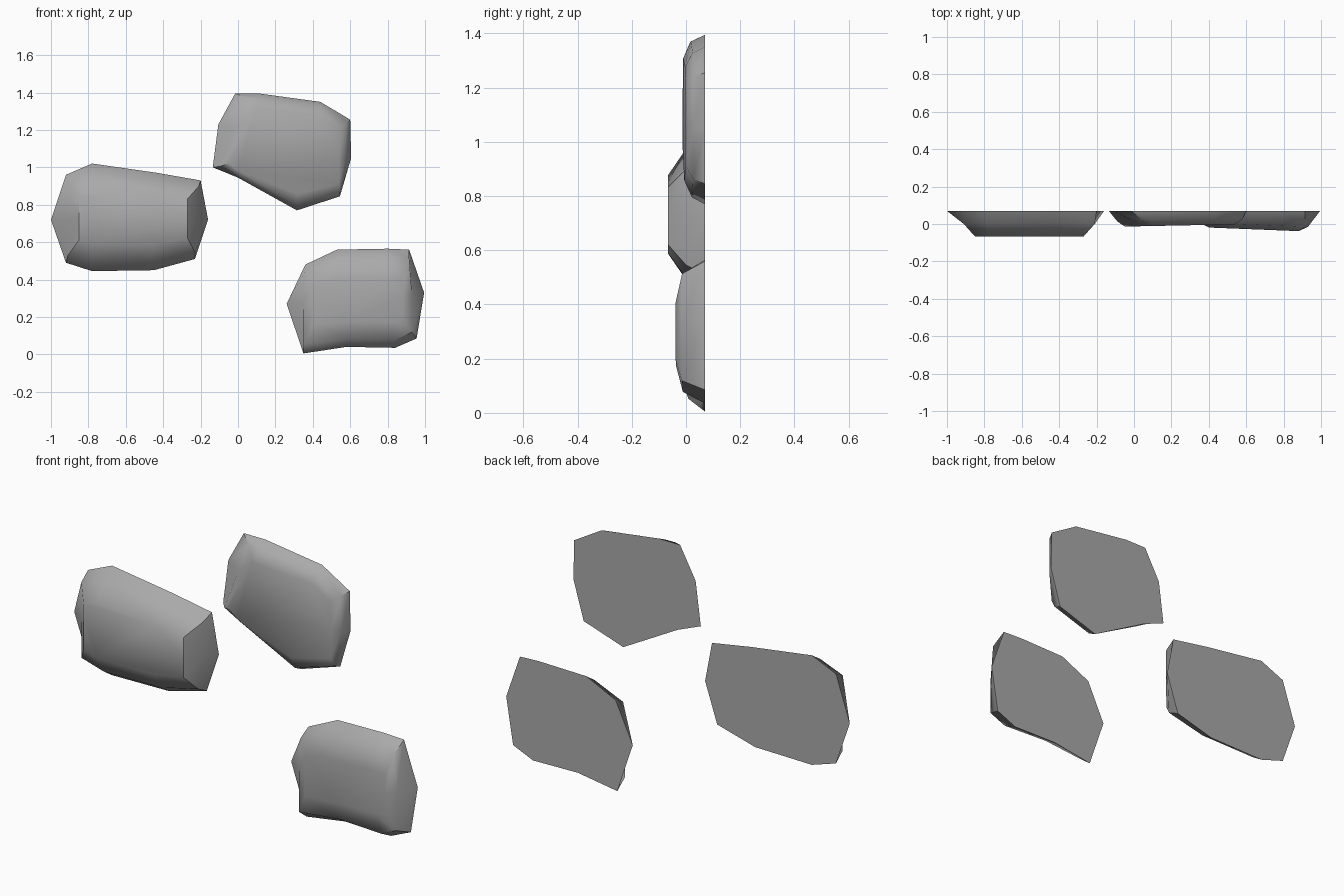
import bpy
import bmesh
import math

cube = bpy.data.objects.get("Cube")
if cube:
    bpy.data.objects.remove(cube, do_unlink=True)

stone_grey = bpy.data.materials.new("stone grey")
stone_grey.use_nodes = True
GREY = (0.4, 0.4, 0.4, 1)
stone_grey.diffuse_color = GREY
stone_grey.node_tree.nodes["Principled BSDF"].inputs["Base Color"].default_value = GREY

BACK = 0.07


def make_stone(name, outline, ends, rings, lean=0, slope=0):
    """Flat-backed stone: the outline is stepped forward through shrinking rings.
    ends = clipped x limits, rings = (depth, end inset, height scale)."""
    mesh = bpy.data.meshes.new(name)
    obj = bpy.data.objects.new(name, mesh)
    bpy.context.collection.objects.link(obj)
    xs, zs = zip(*outline)
    cx, cz = (min(xs) + max(xs)) / 2, (min(zs) + max(zs)) / 2
    bm = bmesh.new()
    loops = [[bm.verts.new((x, BACK, z)) for x, z in outline]]
    for depth, inset, scale in rings:
        loop = []
        for x, z in outline:
            low = ends[0] + inset + lean * (z - cz)
            high = ends[1] - inset
            nx = min(max(x, low), high)
            loop.append(bm.verts.new((nx, depth + slope * (nx - cx), cz + (z - cz) * scale)))
        loops.append(loop)
    # Flat back, stepped sides and front cap
    bm.faces.new(loops[0])
    n = len(outline)
    for a, b in zip(loops, loops[1:]):
        for i in range(n):
            j = (i + 1) % n
            bm.faces.new((a[i], a[j], b[j], b[i]))
    bm.faces.new(loops[-1])
    bmesh.ops.remove_doubles(bm, verts=bm.verts, dist=0.002)
    bmesh.ops.recalc_face_normals(bm, faces=bm.faces)
    bm.to_mesh(mesh)
    bm.free()
    mesh.materials.append(stone_grey)
    bpy.ops.object.select_all(action="DESELECT")
    obj.select_set(True)
    bpy.context.view_layer.objects.active = obj
    bpy.ops.object.shade_smooth_by_angle(angle=math.radians(48))
    return obj


# Middle-left stone
make_stone(
    "left_stone",
    [(-1, .72), (-.92, .96), (-.78, 1.02), (-.43, .97), (-.2, .93),
     (-.16, .72), (-.23, .51), (-.45, .45), (-.78, .445), (-.92, .49)],
    (-.91, -.21), [(0, 0, .84), (-.067, .06, .5)])

# Upper stone
make_stone(
    "upper_stone",
    [(-.135, 1), (-.105, 1.23), (-.015, 1.395), (.11, 1.395), (.44, 1.35),
     (.6, 1.255), (.605, 1.05), (.545, .845), (.315, .77), (0, .945)],
    (-.06, .58), [(.02, 0, .92), (-.008, .04, .72)], lean=.35, slope=.02)

# Lower-right stone
make_stone(
    "right_stone",
    [(.26, .27), (.36, .48), (.53, .56), (.8, .565), (.915, .56),
     (.995, .33), (.955, .085), (.84, .035), (.58, .04), (.35, .005)],
    (.35, .93), [(-.003, 0, .83), (-.028, .05, .45)], slope=-.04)
